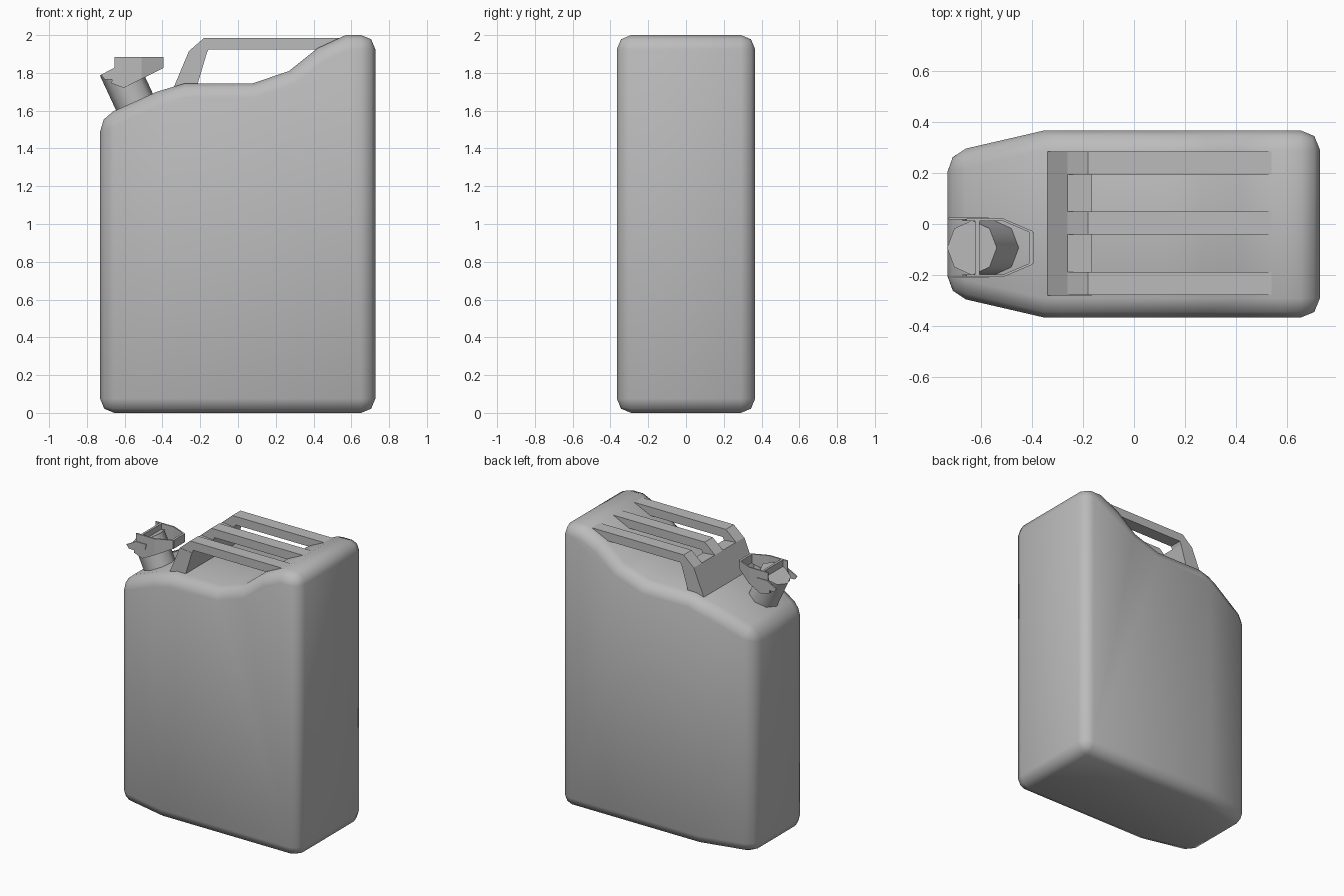
import bpy, bmesh, math
from mathutils import Matrix, Vector

cube = bpy.data.objects.get("Cube")
if cube:
    bpy.data.objects.remove(cube, do_unlink=True)

grey = bpy.data.materials.new("painted_grey")
grey.use_nodes = True
grey.diffuse_color = (0.5, 0.5, 0.5, 1)
grey.node_tree.nodes["Principled BSDF"].inputs["Base Color"].default_value = (0.5, 0.5, 0.5, 1)


def finish(name, bm):
    bmesh.ops.recalc_face_normals(bm, faces=bm.faces)
    mesh = bpy.data.meshes.new(name)
    bm.to_mesh(mesh)
    bm.free()
    mesh.materials.append(grey)
    obj = bpy.data.objects.new(name, mesh)
    bpy.context.collection.objects.link(obj)
    return obj


def prism(profile, y0, y1):
    """Extrude an (x, z) outline from y0 to y1."""
    bm = bmesh.new()
    face = bm.faces.new([bm.verts.new((x, y0, z)) for x, z in profile])
    ext = bmesh.ops.extrude_face_region(bm, geom=[face])["geom"]
    verts = [v for v in ext if isinstance(v, bmesh.types.BMVert)]
    bmesh.ops.translate(bm, verts=verts, vec=(0, y1 - y0, 0))
    return bm


def cut_x(bm, x):
    geom = bm.verts[:] + bm.edges[:] + bm.faces[:]
    bmesh.ops.bisect_plane(bm, geom=geom, plane_co=(x, 0, 0), plane_no=(1, 0, 0))


# Can body: side outline, narrowed toward the spout end, rounded edges
outline = [(-0.73, 0), (0.727, 0), (0.727, 2), (0.57, 2), (0.42, 1.93), (0.27, 1.81),
           (0.08, 1.745), (-0.28, 1.745), (-0.43, 1.70), (-0.73, 1.565)]
bm = prism(outline, -0.366, 0.366)
cut_x(bm, -0.35)
for v in bm.verts:
    if v.co.x < -0.35:
        v.co.y *= 1 - 0.24 * (-0.35 - v.co.x) / 0.38
body = finish("can_body", bm)
bevel = body.modifiers.new("rounded_edges", "BEVEL")
bevel.width = 0.075
bevel.segments = 2
bevel.limit_method = "ANGLE"
bevel.angle_limit = math.radians(35)
bevel.use_clamp_overlap = False
bpy.context.view_layer.objects.active = body
body.select_set(True)
bpy.ops.object.modifier_apply(modifier="rounded_edges")
bpy.ops.object.shade_smooth_by_angle(angle=math.radians(60))
body.select_set(False)

# Handle: one sloping leg carrying three flat bars
leg = [(-0.35, 1.70), (-0.26, 1.915), (-0.165, 1.905), (-0.22, 1.72)]
finish("handle_leg", prism(leg, -0.28, 0.284))
bar = [(-0.26, 1.915), (-0.18, 1.985), (0.54, 1.985), (0.48, 1.925), (-0.155, 1.925), (-0.165, 1.905)]
for label, y in (("front", -0.233), ("middle", 0.003), ("back", 0.239)):
    finish("handle_bar_" + label, prism(bar, y - 0.045, y + 0.045))

# Spout: tilted eight-sided neck
SPOUT_Y = -0.093
axis = Vector((-0.42, 0, 0.907)).normalized()
tilt = axis.to_track_quat("Z", "Y").to_matrix().to_4x4()
centre = Vector((-0.55, SPOUT_Y, 1.65)) + axis * 0.08
bm = bmesh.new()
bmesh.ops.create_cone(bm, cap_ends=True, segments=8, radius1=0.107, radius2=0.107, depth=0.24,
                      matrix=Matrix.Translation(centre) @ tilt)
neck = finish("spout_neck", bm)
bpy.context.view_layer.objects.active = neck
neck.select_set(True)
bpy.ops.object.shade_smooth_by_angle(angle=math.radians(50))
neck.select_set(False)

# Cap clamp: mirrored bent arms, pivot plates, end plate and crossbar
arm = [(-0.655, 1.885), (-0.397, 1.885), (-0.397, 1.825), (-0.605, 1.72), (-0.67, 1.745), (-0.655, 1.83)]
pivot = [(-0.725, 1.79), (-0.705, 1.765), (-0.64, 1.765), (-0.58, 1.79), (-0.57, 1.83), (-0.65, 1.83)]
for label, side in (("front", -1), ("back", 1)):
    bm = prism(arm, 0.104, 0.114)
    cut_x(bm, -0.51)
    for v in bm.verts:
        v.co.y = SPOUT_Y + side * (v.co.y - max(0, v.co.x + 0.51) * 0.43)
    finish("clamp_arm_" + label, bm)
    finish("clamp_pivot_" + label, prism(pivot, SPOUT_Y + side * 0.11, SPOUT_Y + side * 0.119))
for name, x, half, z0 in (("clamp_end_plate", -0.402, 0.062, 1.825), ("clamp_crossbar", -0.613, 0.106, 1.80)):
    plate = [(x - 0.008, z0), (x + 0.008, z0), (x + 0.008, 1.885), (x - 0.008, 1.885)]
    finish(name, prism(plate, SPOUT_Y - half, SPOUT_Y + half))
